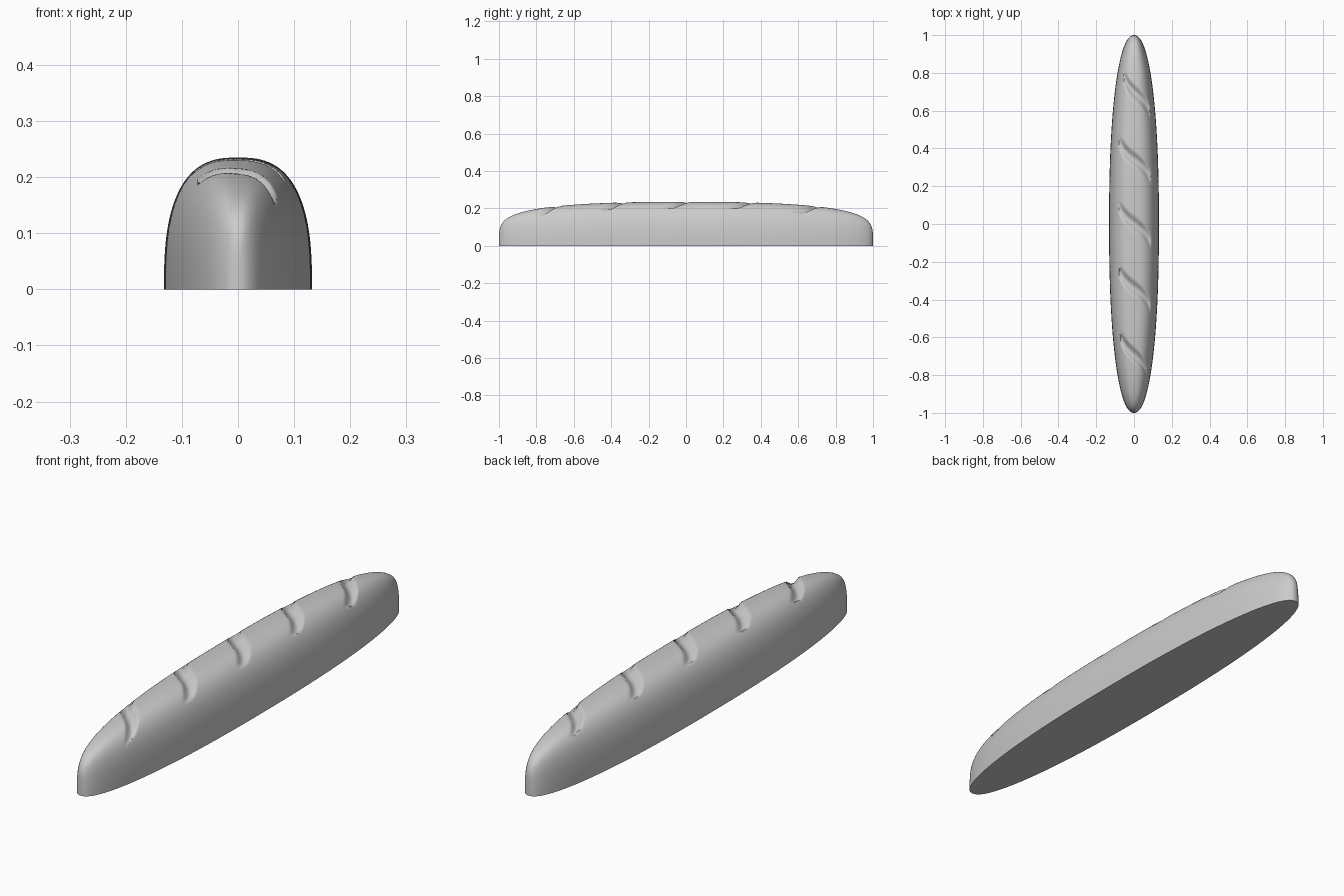
import bpy, bmesh, math

if "Cube" in bpy.data.objects:
    bpy.data.objects.remove(bpy.data.objects["Cube"])

HALF_W, HEIGHT = 0.132, 0.235
RINGS, ARC = 420, 64

# slash centre (x, y) and half length across x
SLASHES = [(0.015, 0.685, 0.068), (0.004, 0.34, 0.082), (0.003, 0.0, 0.084),
           (0.003, -0.34, 0.082), (-0.002, -0.69, 0.070)]


def half_width(y):
    return HALF_W * max(0.0, 1 - abs(y) ** 2.3) ** 0.4545


def height(y):
    return HEIGHT * max(0.0, 1 - abs(y) ** 2.5) ** 0.21


def slash_depth(x, y):
    """Depth of the S-shaped scored cuts at a point on the crust."""
    for cx, cy, hx in SLASHES:
        t = (x - cx) / hx
        if abs(t) < 1:
            d = y - (cy - 0.095 * (0.65 * t + 0.35 * t ** 3))
            s = d / 0.042
            if abs(s) < 1:
                return 0.021 * (1 - s * s) ** 1.5 * (1 - t ** 4) ** 0.6
    return 0.0


def spow(v, p):
    return math.copysign(abs(v) ** p, v)


# crust: rounded-arch sections lofted along y, packed tighter at the ends
bm = bmesh.new()
rings = []
for i in range(1, RINGS):
    u = -1 + 2 * i / RINGS
    y = 0.5 * u + 0.5 * math.sin(u * math.pi / 2)
    if abs(u) > 0.9:
        k = (abs(u) - 0.9) / 0.1
        y0 = 0.45 + 0.5 * math.sin(0.45 * math.pi)
        y = math.copysign(y0 + (1 - y0) * math.sin(k * math.pi / 2), u)
    w, h = half_width(y), height(y)
    ring = []
    for j in range(ARC + 1):
        a = math.pi * (1 - j / ARC)
        x = w * spow(math.cos(a), 2 / 2.7)
        z = 0.0 if j in (0, ARC) else h * spow(math.sin(a), 2 / 2.7)
        ring.append(bm.verts.new((x, y, max(0.0, z - slash_depth(x, y)))))
    rings.append(ring)

for a, b in zip(rings, rings[1:]):
    for j in range(ARC):
        bm.faces.new((a[j], a[j + 1], b[j + 1], b[j]))
    bm.faces.new((a[ARC], a[0], b[0], b[ARC]))  # flat underside

# close both tips
for ring, y in ((rings[0], -1), (rings[-1], 1)):
    tip = bm.verts.new((0, y, 0))
    for j in range(ARC + 1):
        bm.faces.new((ring[j], ring[(j + 1) % (ARC + 1)], tip))

bmesh.ops.recalc_face_normals(bm, faces=bm.faces)
mesh = bpy.data.meshes.new("bread_loaf")
bm.to_mesh(mesh)
bm.free()

loaf = bpy.data.objects.new("bread_loaf", mesh)
bpy.context.collection.objects.link(loaf)
mat = bpy.data.materials.new("light grey")
mat.diffuse_color = (0.6, 0.6, 0.6, 1)
mat.use_nodes = True
mat.node_tree.nodes["Principled BSDF"].inputs["Base Color"].default_value = mat.diffuse_color
mesh.materials.append(mat)

bpy.context.view_layer.objects.active = loaf
loaf.select_set(True)
bpy.ops.object.shade_smooth_by_angle(angle=math.radians(50))
